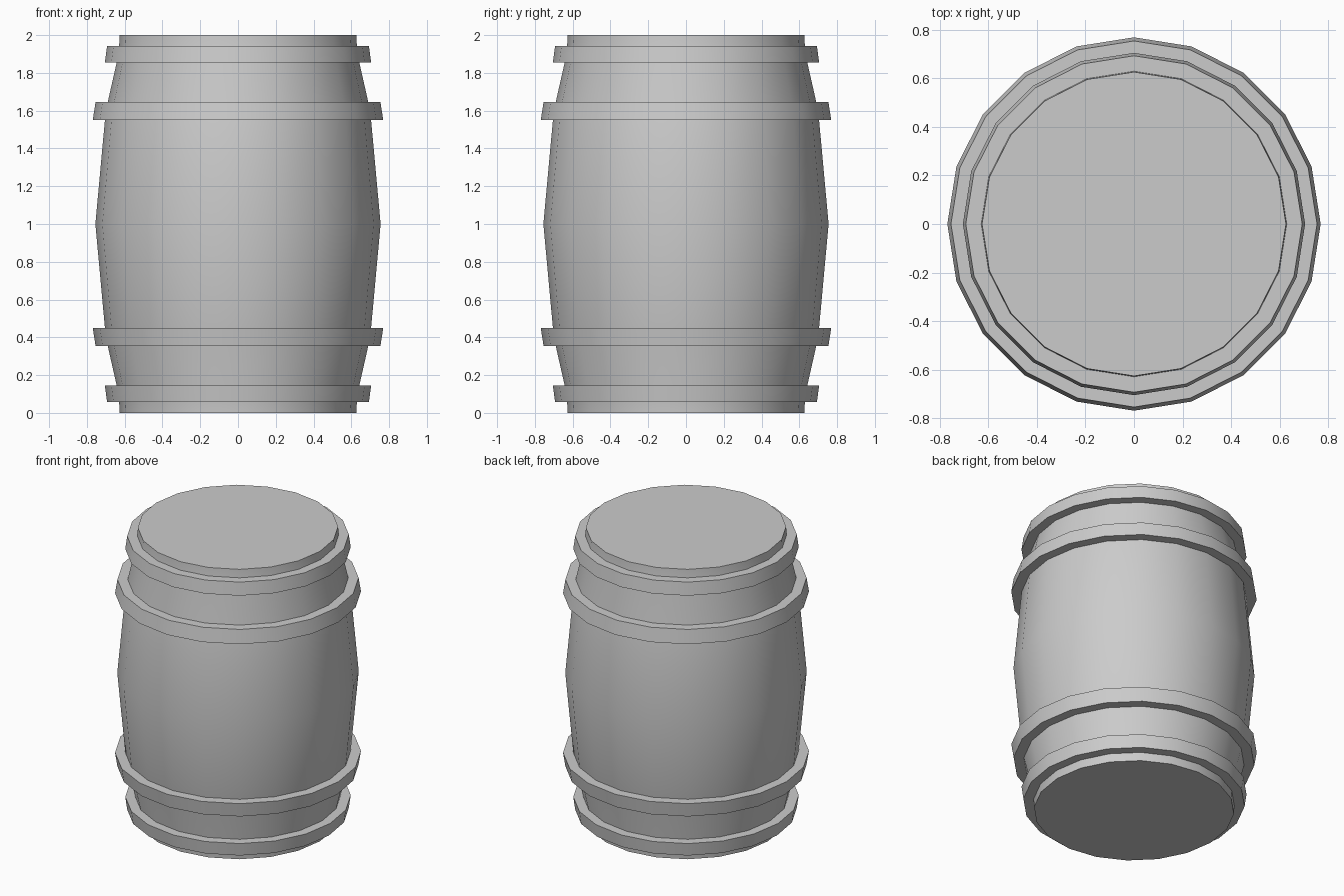
import bpy, bmesh
from math import cos, sin, tau

if "Cube" in bpy.data.objects:
    bpy.data.objects.remove(bpy.data.objects["Cube"])

SIDES = 20


def lathe(name, profile, closed):
    """Spin an (r, z) profile; closed makes a ring, open gets flat end caps."""
    bm = bmesh.new()
    rings = [[bm.verts.new((r * cos(tau * i / SIDES), r * sin(tau * i / SIDES), z))
              for i in range(SIDES)] for r, z in profile]
    pairs = list(zip(rings, rings[1:]))
    if closed:
        pairs.append((rings[-1], rings[0]))
    for a, b in pairs:
        for i in range(SIDES):
            j = (i + 1) % SIDES
            bm.faces.new((a[i], a[j], b[j], b[i]))
    if not closed:
        bm.faces.new(rings[0][::-1])
        bm.faces.new(rings[-1])
    bmesh.ops.recalc_face_normals(bm, faces=bm.faces[:])
    mesh = bpy.data.meshes.new(name)
    bm.to_mesh(mesh)
    bm.free()
    ob = bpy.data.objects.new(name, mesh)
    bpy.context.collection.objects.link(ob)
    bpy.ops.object.select_all(action='DESELECT')
    ob.select_set(True)
    bpy.context.view_layer.objects.active = ob
    bpy.ops.object.shade_smooth_by_angle(angle=0.53)
    return ob


# Bulging body, symmetric about mid height
half = [(0.626, 0), (0.632, 0.1), (0.70, 0.4), (0.755, 1.0)]
lathe("barrel_body", half + [(r, 2 - z) for r, z in half[-2::-1]], False)

# Tapered hoops: inner low/high radius, outer low/high radius, low/high z
hoops = {"end_hoop": (0.62, 0.63, 0.693, 0.705, 0.057, 0.145),
         "belly_hoop": (0.68, 0.69, 0.754, 0.769, 0.355, 0.45)}
for name, (i0, i1, o0, o1, z0, z1) in hoops.items():
    section = [(i0, z0), (o0, z0), (o1, z1), (i1, z1)]
    lathe("lower_" + name, section, True)
    lathe("upper_" + name, [(r, 2 - z) for r, z in section], True)
